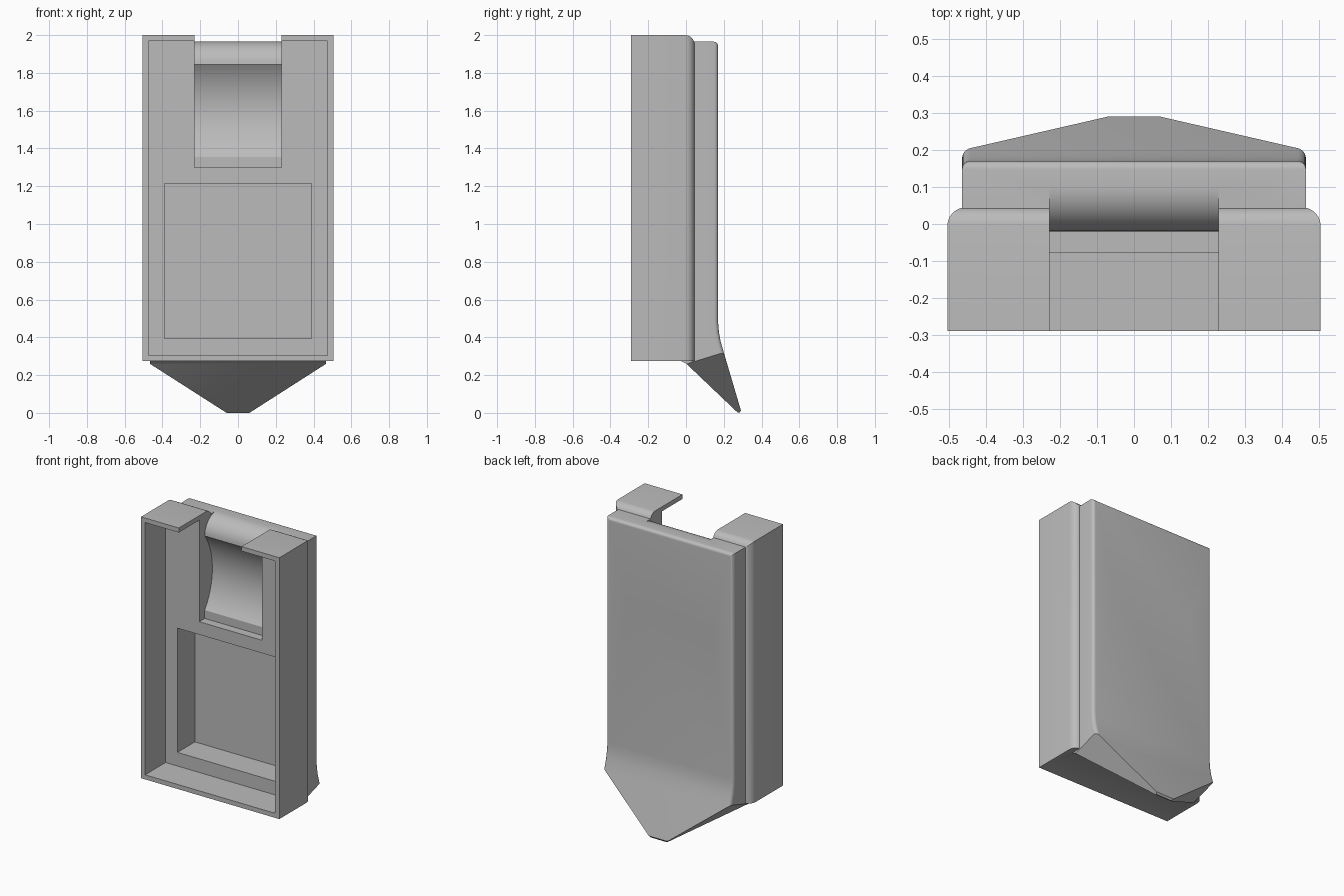
import bpy, bmesh, math
from mathutils import Vector

cube = bpy.data.objects.get("Cube")
if cube:
    bpy.data.objects.remove(cube)

grey = bpy.data.materials.new("mid grey")
grey.use_nodes = True
colour = (0.5, 0.5, 0.5, 1)
grey.diffuse_color = colour
grey.node_tree.nodes["Principled BSDF"].inputs["Base Color"].default_value = colour


def make(name, bm):
    bmesh.ops.recalc_face_normals(bm, faces=bm.faces)
    mesh = bpy.data.meshes.new(name)
    bm.to_mesh(mesh)
    bm.free()
    mesh.materials.append(grey)
    ob = bpy.data.objects.new(name, mesh)
    bpy.context.collection.objects.link(ob)
    return ob


def extrude(profile, half):
    """Prism along x from a (y, z) outline."""
    bm = bmesh.new()
    face = bm.faces.new([bm.verts.new((-half, y, z)) for y, z in profile])
    new = bmesh.ops.extrude_face_region(bm, geom=[face])["geom"]
    bmesh.ops.translate(bm, vec=(2 * half, 0, 0),
                        verts=[v for v in new if isinstance(v, bmesh.types.BMVert)])
    bmesh.ops.recalc_face_normals(bm, faces=bm.faces)
    return bm


def box(half, y0, y1, z0, z1):
    return extrude([(y0, z0), (y1, z0), (y1, z1), (y0, z1)], half)


def arc(cy, cz, r, a0, a1, n):
    angles = [math.radians(a0 + (a1 - a0) * i / n) for i in range(n + 1)]
    return [(cy + r * math.cos(a), cz + r * math.sin(a)) for a in angles]


def bevel(bm, rule, width):
    edges = [e for e in bm.edges if rule(*[v.co for v in e.verts])]
    bmesh.ops.bevel(bm, geom=edges, offset=width, segments=6, profile=0.5, affect='EDGES')


def cylinder(x, y0, y1, z, r):
    bm = extrude(arc(0, 0, r, 0, 360 - 360 / 32, 31), (y1 - y0) / 2)
    for v in bm.verts:
        a, b, c = v.co
        v.co = (x + b, (y0 + y1) / 2 + a, z + c)
    return bm


# Outer case with rounded rear side and top edges
bm = box(0.505, -0.29, 0.045, 0.275, 2.0)
bevel(bm, lambda a, b: a.y > 0 and b.y > 0 and max(a.z, b.z) > 1, 0.05)
housing = make("housing", bm)

# Rear plate flaring into a pointed lip
profile = [(-0.03, 0.277), (0, 0.262), (0.272, 0.003), (0.282, 0), (0.291, 0.012),
           (0.2, 0.32), (0.183, 0.38), (0.174, 0.43), (0.17, 0.48),
           (0.17, 1.965), (-0.03, 1.965)]
bm = extrude(profile, 0.465)
bevel(bm, lambda a, b: min(a.y, b.y) > 0.165 and min(a.z, b.z) > 0.01
      and (abs(a.x - b.x) < 0.01 or min(a.z, b.z) > 1.9), 0.022)
for s in (-1, 1):
    p, q, r = (Vector(c) for c in ((s * 0.465, 0.045, 0.272), (s * 0.465, 0.2, 0.32),
                                   (s * 0.058, 0.288, 0.002)))
    normal = (q - p).cross(r - p)
    if normal.z > 0:
        normal.negate()
    cut = bmesh.ops.bisect_plane(bm, geom=bm.verts[:] + bm.edges[:] + bm.faces[:],
                                 plane_co=p, plane_no=normal, clear_outer=True)
    bmesh.ops.holes_fill(bm, edges=[e for e in bm.edges if e.is_boundary])
plate = make("rear_plate", bm)

# Concave bay with a rolled upper edge
R, sag = 0.415, 0.08
half_angle = math.degrees(math.asin(0.245 / R))
bay = [(-0.4, 1.3), (-0.02, 1.3)]
bay += arc(-0.02 + sag - R, 1.6, R, -half_angle, half_angle, 24)
bay += arc(0.1, 1.8452, 0.12, 180, 90, 12)
bay += [(0.1, 2.1), (-0.4, 2.1)]

cutters = [
    make("cavity_cutter", box(0.475, -0.4, -0.077, 0.305, 1.97)),
    make("pocket_cutter", box(0.388, -0.2, 0.105, 0.395, 1.215)),
    make("bay_cutter", extrude(bay, 0.229)),
]
for s in (-1, 1):
    cutters.append(make("screw_hole_cutter", cylinder(s * 0.277, -0.2, 0.3, 1.39, 0.027)))
    cutters.append(make("screw_head_cutter", cylinder(s * 0.277, 0.1, 0.3, 1.39, 0.04)))

for ob, op in [(plate, 'UNION')] + [(c, 'DIFFERENCE') for c in cutters]:
    mod = housing.modifiers.new(ob.name, 'BOOLEAN')
    mod.operation, mod.solver, mod.object = op, 'EXACT', ob

# Bake the cuts into the housing and drop the helpers
bpy.context.view_layer.update()
depsgraph = bpy.context.evaluated_depsgraph_get()
result = bpy.data.meshes.new_from_object(housing.evaluated_get(depsgraph))
housing.modifiers.clear()
housing.data = result
for ob in [plate] + cutters:
    bpy.data.objects.remove(ob)
result.materials.clear()
result.materials.append(grey)

for ob in bpy.context.selected_objects:
    ob.select_set(False)
bpy.context.view_layer.objects.active = housing
housing.select_set(True)
bpy.ops.object.shade_smooth_by_angle(angle=math.radians(28))
